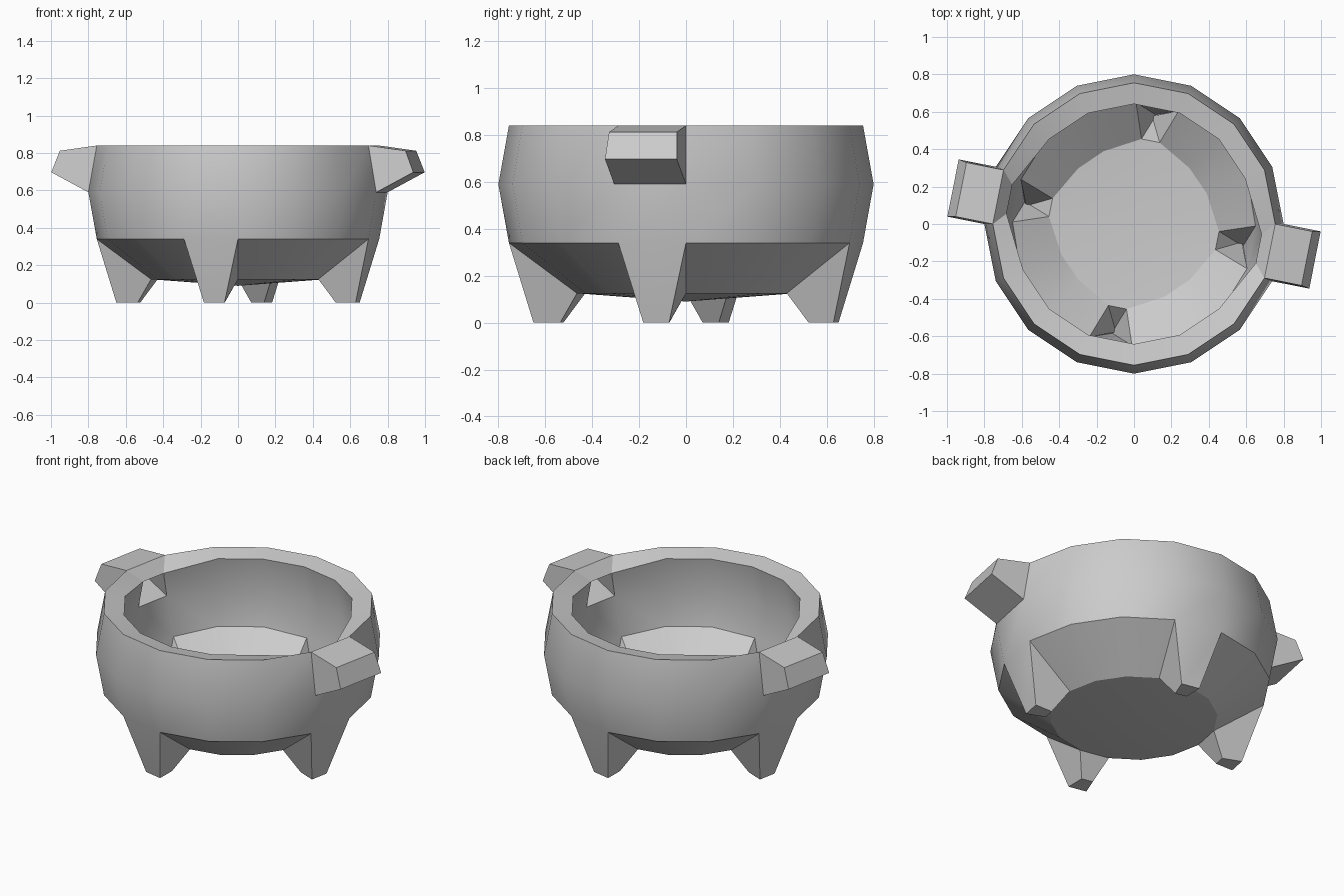
import bpy, bmesh, math
from mathutils import Vector

if "Cube" in bpy.data.objects:
    bpy.data.objects.remove(bpy.data.objects["Cube"])

N = 16
STEP = 2 * math.pi / N
PROFILE = [(0.755, 0.84), (0.80, 0.59), (0.755, 0.34), (0.465, 0.125)]
LEGS = (3, 7, 11, 15)      # segments whose lower facet grows into a leg
HANDLES = (7, 15)          # segments whose upper facet grows into a handle

bm = bmesh.new()
rings = [[bm.verts.new((r * math.cos(i * STEP), r * math.sin(i * STEP), z))
          for i in range(N)] for r, z in PROFILE]
centre = bm.verts.new((0, 0, 0.09))


def bridge(root, tip):
    """Join a facet outline to its pulled-out end and cap it."""
    for k in range(4):
        n = (k + 1) % 4
        bm.faces.new((root[k], root[n], tip[n], tip[k]))
    bm.faces.new(tip)


# bowl shell, with legs and handles pulled out of its facets
for band in range(3):
    top, low = rings[band], rings[band + 1]
    for s in range(N):
        n = (s + 1) % N
        quad = [low[s], low[n], top[n], top[s]]
        mid = (s + 0.5) * STEP
        out = Vector((math.cos(mid), math.sin(mid), 0))
        side = Vector((-math.sin(mid), math.cos(mid), 0))
        if band == 2 and s in LEGS:
            foot = [(0.54, -0.035), (0.54, 0.035), (0.652, 0.056), (0.652, -0.056)]
            bridge(quad, [bm.verts.new(out * u + side * v) for u, v in foot])
        elif band == 0 and s in HANDLES:
            tip = []
            for v, z in zip(quad, (0.697, 0.697, 0.812, 0.812)):
                p = v.co + out * 0.202
                tip.append(bm.verts.new((p.x, p.y, z)))
            bridge(quad, tip)
        else:
            bm.faces.new(quad)

# slightly domed floor
for s in range(N):
    bm.faces.new((rings[3][(s + 1) % N], rings[3][s], centre))

bm.normal_update()
mesh = bpy.data.meshes.new("footed_bowl")
bm.to_mesh(mesh)
bm.free()
bowl = bpy.data.objects.new("footed_bowl", mesh)
bpy.context.collection.objects.link(bowl)
bpy.context.view_layer.objects.active = bowl
bowl.select_set(True)

# wall thickness, inwards
solid = bowl.modifiers.new("wall", 'SOLIDIFY')
solid.thickness = 0.115
solid.offset = -1
bpy.ops.object.modifier_apply(modifier=solid.name)
bpy.ops.object.shade_smooth_by_angle(angle=math.radians(30))
